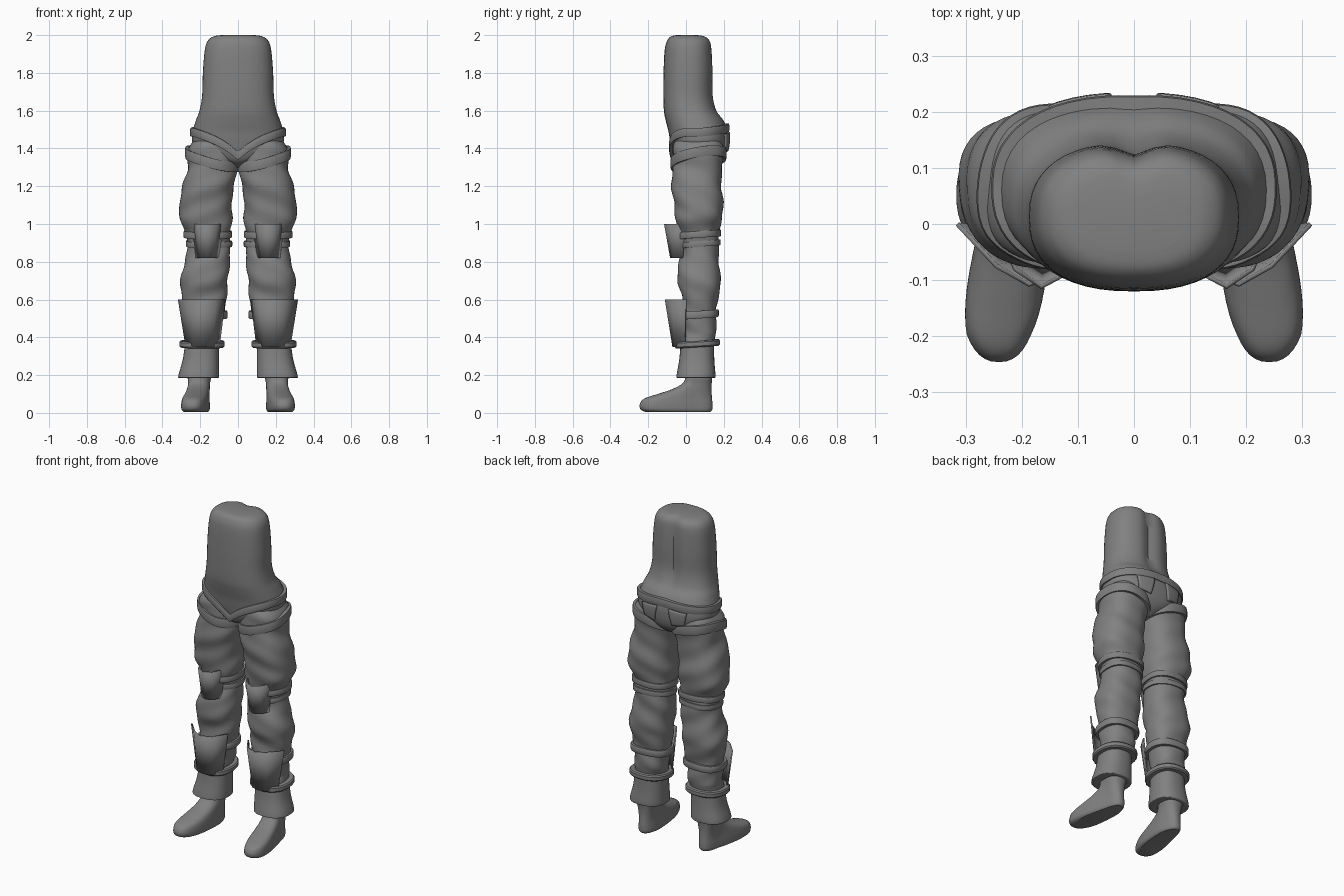
import bpy, bmesh, math
from mathutils import Vector
from mathutils.bvhtree import BVHTree

cube = bpy.data.objects.get("Cube")
if cube:
    bpy.data.objects.remove(cube)

grey = bpy.data.materials.new("plain_grey")
grey.use_nodes = True
COLOUR = (0.22, 0.22, 0.22, 1)
grey.diffuse_color = COLOUR
grey.node_tree.nodes["Principled BSDF"].inputs["Base Color"].default_value = COLOUR


def finish(name, bm, mirror=True, thickness=0, angle=40):
    """Turn a bmesh into a shaded object, optionally thickened and mirrored."""
    bmesh.ops.recalc_face_normals(bm, faces=bm.faces)
    mesh = bpy.data.meshes.new(name)
    bm.to_mesh(mesh)
    mesh.materials.append(grey)
    ob = bpy.data.objects.new(name, mesh)
    bpy.context.collection.objects.link(ob)
    if thickness:
        mod = ob.modifiers.new("thickness", "SOLIDIFY")
        mod.thickness = thickness
        mod.offset = 0
    if mirror:
        ob.modifiers.new("mirror", "MIRROR")
    bpy.ops.object.select_all(action="DESELECT")
    bpy.context.view_layer.objects.active = ob
    ob.select_set(True)
    bpy.ops.object.shade_smooth_by_angle(angle=math.radians(angle))
    return ob


def skin(bm, rows, closed):
    """Bridge rows of points with quads."""
    grid = [[bm.verts.new(p) for p in row] for row in rows]
    for a, b in zip(grid, grid[1:]):
        n = len(a)
        for i in range(n if closed else n - 1):
            j = (i + 1) % n
            bm.faces.new((a[i], a[j], b[j], b[i]))
    return grid


def smooth_rings(rings, steps=5):
    """Catmull-Rom interpolation through the given rings."""
    out = []
    for i in range(len(rings) - 1):
        p0, p1 = rings[max(i - 1, 0)], rings[i]
        p2, p3 = rings[i + 1], rings[min(i + 2, len(rings) - 1)]
        for s in range(steps):
            t = s / steps
            out.append([0.5 * (2 * b + (c - a) * t + (2 * a - 5 * b + 4 * c - d) * t * t
                               + (3 * b - a - 3 * c + d) * t ** 3)
                        for a, b, c, d in zip(p0, p1, p2, p3)])
    return out + [rings[-1]]


def loft(rings, shape=None, power=2.4, n=48):
    """Stack rounded rings given as z, x min, x max, y min, y max."""
    bm = bmesh.new()
    rows = []
    for z, x0, x1, y0, y1 in smooth_rings(rings):
        row = []
        for k in range(n):
            a = math.tau * k / n
            c, s = math.cos(a), math.sin(a)
            x = (x0 + x1) / 2 + (x1 - x0) / 2 * math.copysign(abs(c) ** (2 / power), c)
            y = (y0 + y1) / 2 + (y1 - y0) / 2 * math.copysign(abs(s) ** (2 / power), s)
            p = Vector((x, y, z))
            row.append(shape(p, a) if shape else p)
        rows.append(row)
    grid = skin(bm, rows, True)
    bm.faces.new(grid[0])
    bm.faces.new(grid[-1])
    return bm


# Torso with a shallow groove down the back
def spine(p, a):
    if p.y > 0.03 and p.z > 1.5:
        p.y -= 0.022 * math.exp(-(p.x / 0.035) ** 2) * min(1, (p.z - 1.5) / 0.15)
    return p


torso_rings = [(z, -w, w, y0, y1) for z, w, y0, y1 in (
    (2.0, .09, -.05, .07), (1.993, .13, -.08, .105), (1.97, .16, -.1, .13),
    (1.92, .176, -.113, .14), (1.8, .186, -.119, .145), (1.68, .19, -.12, .146),
    (1.6, .204, -.117, .165), (1.55, .222, -.108, .2), (1.49, .24, -.093, .222),
    (1.43, .24, -.083, .224), (1.37, .19, -.07, .212), (1.33, .09, -.05, .185),
    (1.3, .03, 0, .14))]
torso_bm = loft(torso_rings, spine)


# Baggy trouser leg with soft diagonal folds
def folds(p, a):
    if p.z > 0.4:
        d = 0.006 * math.sin(p.z * 38 + 2 * a) * math.sin(p.z * 11 + a)
        p += Vector((math.cos(a) * d, math.sin(a) * d, 0))
    return p


leg_rings = [
    (1.47, .03, .21, -.03, .18), (1.4, .0, .262, -.07, .2), (1.3, .008, .268, -.07, .19),
    (1.2, .02, .293, -.075, .19), (1.1, .033, .308, -.065, .195),
    (1.03, .033, .314, -.055, .192), (.96, .038, .276, -.04, .178),
    (.88, .042, .268, -.02, .17), (.8, .045, .284, -.035, .175), (.7, .052, .302, -.045, .185),
    (.62, .06, .3, -.025, .17), (.52, .075, .283, -.02, .16), (.44, .085, .272, -.02, .16),
    (.37, .1, .28, -.028, .15), (.28, .1, .293, -.036, .15), (.2, .1, .315, -.05, .156),
    (.185, .105, .31, -.045, .15), (.185, .14, .27, 0, .13)]
leg_bm = loft(leg_rings, folds)
leg_tree = BVHTree.FromBMesh(leg_bm)
torso_tree = BVHTree.FromBMesh(torso_bm)


# Boot, turned outward and widening toward the toe
def toe_out(p, a):
    t = max(0, min(1, (0.05 - p.y) / 0.25))
    p.x = 0.205 + (p.x - 0.205) * (1 + 0.25 * t) + 0.036 * t
    return p


boot_rings = [(z, .205 - w, .205 + w, y0, y1) for z, w, y0, y1 in (
    (.005, .052, -.215, .13), (.018, .06, -.24, .139), (.045, .061, -.245, .14),
    (.075, .059, -.222, .138), (.1, .057, -.15, .136), (.125, .056, -.075, .135),
    (.155, .057, -.02, .136), (.19, .062, -.003, .138), (.26, .06, 0, .13))]

finish("torso", torso_bm, mirror=False)
finish("trouser_legs", leg_bm)
finish("boots", loft(boot_rings, toe_out))


# Straps wrap the body: rays aimed at an axis find the surface
def first_hit(trees, origin, direction):
    hits = [t.ray_cast(origin, direction) for t in trees]
    hits = [h for h in hits if h[0]]
    return min(hits, key=lambda h: h[3])[0] if hits else None


def strap(name, trees, axis, height, width, lift, half=False, n=56):
    bm = bmesh.new()
    rows = []
    for k in range(n + 1 if half else n):
        a = (math.pi if half else math.tau) * k / n
        out = Vector((math.sin(a), -math.cos(a), 0))
        z = height(out)
        far = Vector((axis[0], axis[1], z)) + out
        hit = first_hit(trees, far, -out)
        if hit is None:
            continue
        h = width / 2
        rows.append([hit + out * o + Vector((0, 0, dz)) for o, dz in (
            (-.02, h), (lift * .8, h), (lift, h * .6), (lift, -h * .6),
            (lift * .8, -h), (-.02, -h))])
    if not half:
        rows.append(rows[0])
    skin(bm, rows, True)
    bmesh.ops.remove_doubles(bm, verts=bm.verts, dist=1e-5)
    finish(name, bm)


def belt_height(out):
    if out.y < 0:
        return 1.36 + 0.125 * min(1, abs(out.x) * 1.05)
    return 1.485 + 0.025 * out.y


strap("belt", (torso_tree, leg_tree), (0, .07), belt_height, .045, .014, half=True)
strap("thigh_strap", (leg_tree,), (.135, .06),
      lambda o: 1.345 + .035 * o.x + .025 * o.y, .055, .012)
for name, z, width, lift in (("upper_knee_strap", .945, .035, .012),
                             ("lower_knee_strap", .895, .03, .01),
                             ("upper_shin_strap", .52, .04, .018),
                             ("ankle_strap", .365, .034, .03)):
    strap(name, (leg_tree,), (.17, .07), lambda o, z=z: z + .008 * o.y, width, lift)


# Ridged knee and shin guards, flaring at the top
def guard(name, top, bottom, z_top, z_bottom):
    bm = bmesh.new()
    skin(bm, [[(x, y, z_top) for x, y in top], [(x, y, z_bottom) for x, y in bottom]], False)
    finish(name, bm, thickness=.008, angle=15)


guard("knee_guard",
      [(.24, -.005), (.212, -.08), (.165, -.112), (.115, -.085), (.08, -.005)],
      [(.22, -.015), (.197, -.065), (.162, -.08), (.128, -.065), (.105, -.015)], 1.0, .82)
guard("shin_guard",
      [(.315, 0), (.245, -.075), (.187, -.108), (.12, -.08), (.07, 0)],
      [(.275, -.005), (.235, -.055), (.19, -.068), (.14, -.055), (.1, -.005)], .6, .35)


# Seat pockets laid onto the back of the hips
def patch(name, corners, n=8):
    a, b, c, d = (Vector(p) for p in corners)
    rows = []
    for i in range(n + 1):
        left, right = a.lerp(d, i / n), b.lerp(c, i / n)
        row = []
        for j in range(n + 1):
            x, z = left.lerp(right, j / n)
            hit = first_hit((torso_tree, leg_tree), Vector((x, 1, z)), Vector((0, -1, 0)))
            row.append((x, (hit.y if hit else .18) + .004, z))
        rows.append(row)
    bm = bmesh.new()
    skin(bm, rows, False)
    finish(name, bm, thickness=.012)


patch("seat_pocket", ((.04, 1.485), (.15, 1.475), (.135, 1.4), (.06, 1.385)))
